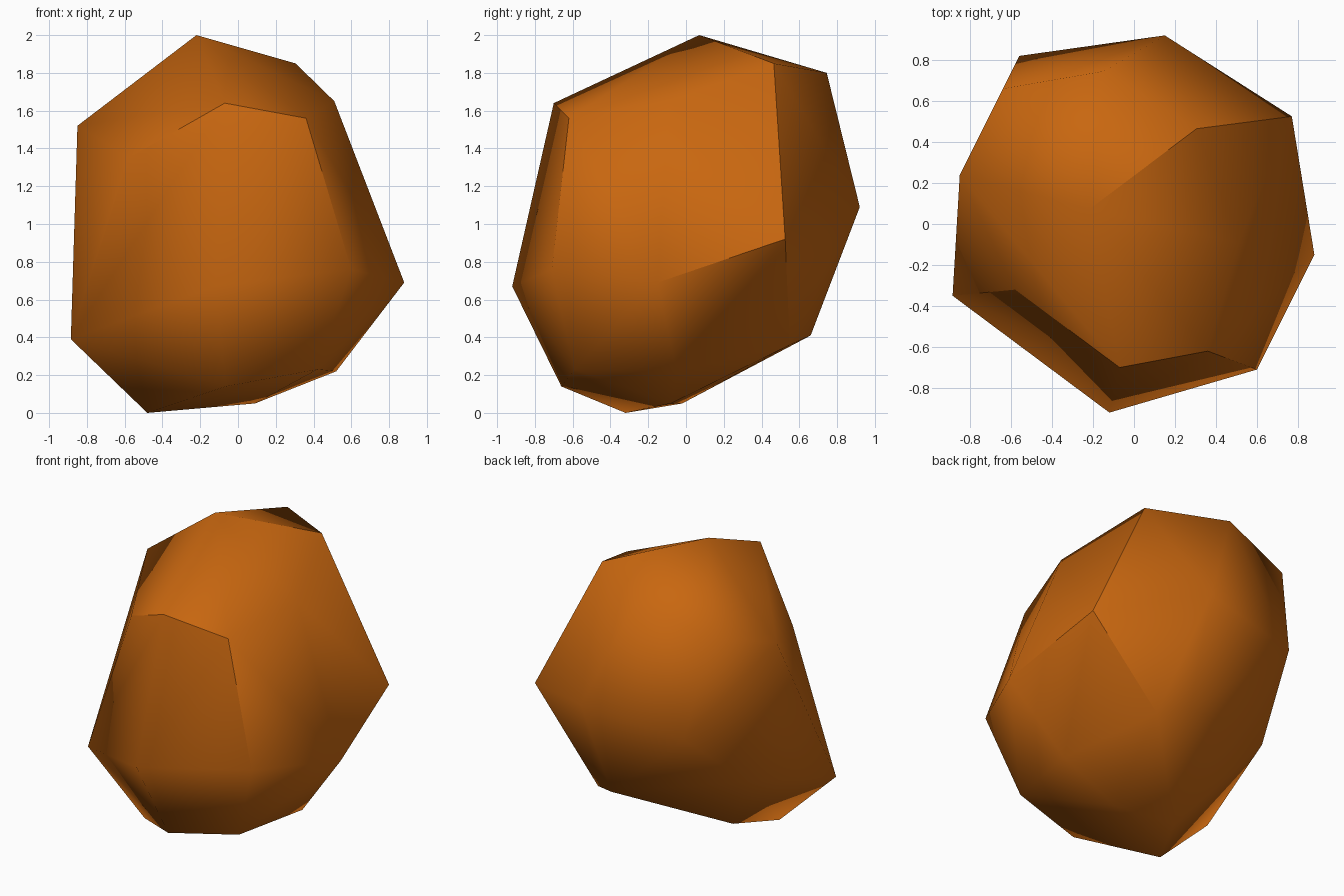
import bpy
import bmesh

if "Cube" in bpy.data.objects:
    bpy.data.objects.remove(bpy.data.objects["Cube"])

# Corner points of the faceted boulder, grouped from crown to base
corners = {
    # crown
    "peak": (-0.22, 0.07, 2.00), "crown_back": (-0.15, 0.745, 1.80),
    "crown_right": (0.305, 0.465, 1.85), "shoulder_right": (0.51, -0.09, 1.65),
    "brow_left": (-0.07, -0.70, 1.64), "brow_right": (0.36, -0.62, 1.56),
    "shoulder_back": (-0.64, 0.66, 1.65), "shoulder_left": (-0.85, 0.24, 1.52),
    "brow_side": (-0.58, -0.32, 1.35),
    # waist
    "back": (0.15, 0.92, 1.09), "back_left": (-0.56, 0.82, 1.00),
    "right_back": (0.77, 0.525, 0.92), "right": (0.88, -0.15, 0.69),
    "front_right": (0.60, -0.71, 0.76), "front": (-0.12, -0.92, 0.67),
    "left_back": (-0.72, 0.37, 0.584), "left": (-0.885, -0.35, 0.39),
    # base
    "heel_back": (0.10, 0.66, 0.41), "heel_right": (0.277, 0.55, 0.36),
    "base_front_right": (0.42, -0.59, 0.23), "base_right": (0.52, -0.05, 0.22),
    "base_front": (-0.065, -0.66, 0.14), "base_middle": (0.09, -0.08, 0.05),
    "base_left": (-0.34, -0.02, 0.05), "foot": (-0.48, -0.32, 0.00),
}

# Hard ridges; every other edge is smooth
ridges = [
    ("left", "brow_side", "brow_left", "brow_right", "front_right"),
    ("peak", "crown_right", "right_back", "heel_right"),
    ("right_back", "right"),
]

# Boulder: convex hull wrapped round the corners
bm = bmesh.new()
verts = {name: bm.verts.new(co) for name, co in corners.items()}
hull = bmesh.ops.convex_hull(bm, input=list(bm.verts))
bmesh.ops.recalc_face_normals(bm, faces=list(bm.faces))
for face in bm.faces:
    face.smooth = True
for chain in ridges:
    for a, b in zip(chain, chain[1:]):
        if verts[a].is_valid and verts[b].is_valid:
            edge = bm.edges.get((verts[a], verts[b]))
            if edge:
                edge.smooth = False
loose = [v for v in bm.verts if not v.link_faces]
bmesh.ops.delete(bm, geom=loose, context='VERTS')

mesh = bpy.data.meshes.new("boulder")
bm.to_mesh(mesh)
bm.free()

# Single orange stone colour
stone = bpy.data.materials.new("orange_stone")
stone.diffuse_color = (0.58, 0.135, 0.005, 1.0)
stone.use_nodes = True
stone.node_tree.nodes["Principled BSDF"].inputs["Base Color"].default_value = stone.diffuse_color
mesh.materials.append(stone)

boulder = bpy.data.objects.new("boulder", mesh)
bpy.context.collection.objects.link(boulder)
